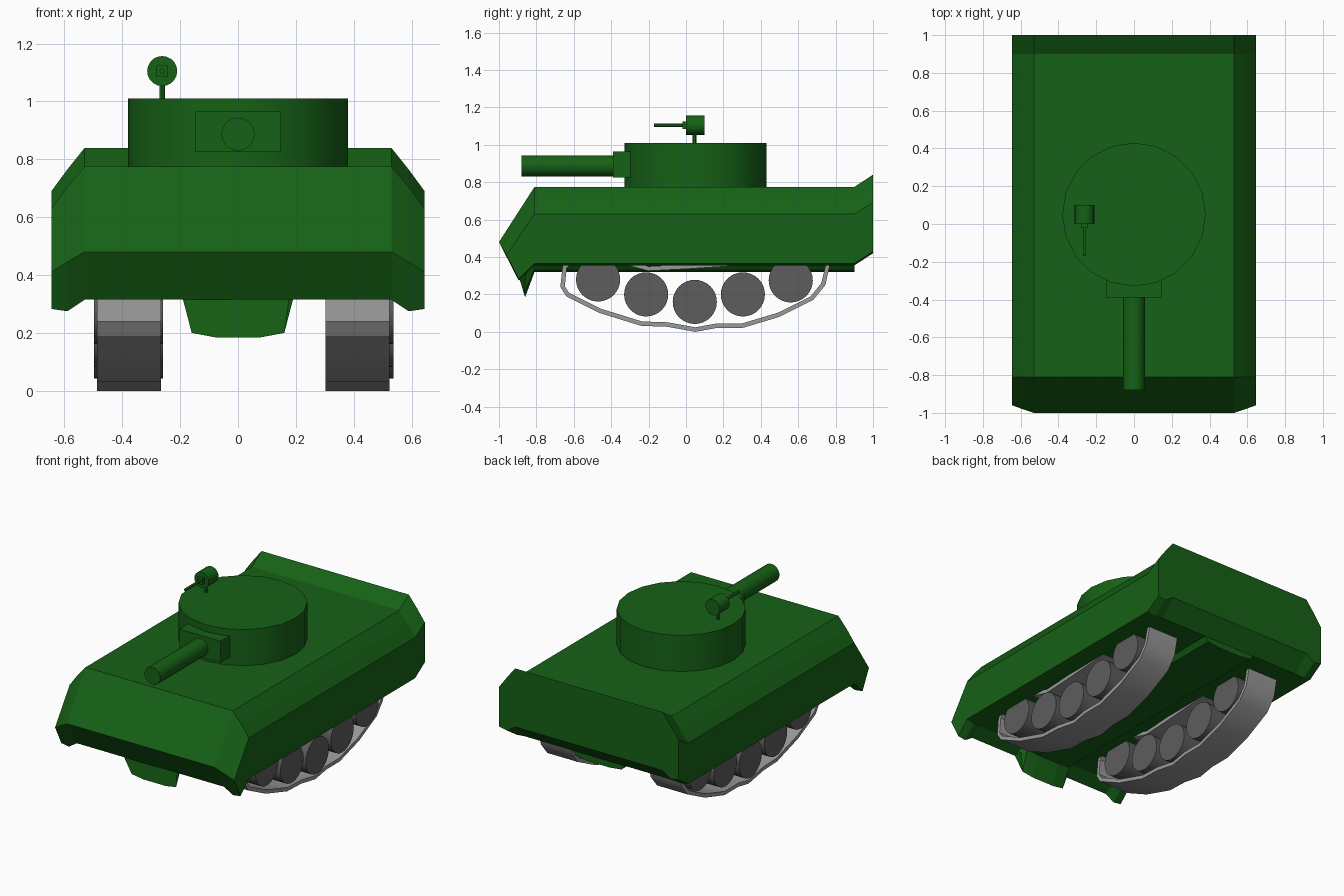
import bpy, bmesh, math
from mathutils import Vector

if "Cube" in bpy.data.objects:
    bpy.data.objects.remove(bpy.data.objects["Cube"])


def material(name, rgb):
    m = bpy.data.materials.new(name)
    m.diffuse_color = (*rgb, 1)
    m.use_nodes = True
    m.node_tree.nodes["Principled BSDF"].inputs["Base Color"].default_value = m.diffuse_color
    return m


GREEN = material("green_paint", (0.008, 0.12, 0.008))
DARK = material("dark_grey", (0.11, 0.11, 0.11))
STEEL = material("light_grey", (0.32, 0.32, 0.32))


def finish(bm, name, mat, smooth=None):
    bmesh.ops.recalc_face_normals(bm, faces=bm.faces)
    me = bpy.data.meshes.new(name)
    bm.to_mesh(me)
    bm.free()
    ob = bpy.data.objects.new(name, me)
    bpy.context.collection.objects.link(ob)
    me.materials.append(mat)
    if smooth:
        bpy.context.view_layer.objects.active = ob
        ob.select_set(True)
        bpy.ops.object.shade_smooth_by_angle(angle=math.radians(smooth))
        ob.select_set(False)
    return ob


def loft(name, rings, mat, closed=False, smooth=None):
    """Join equal closed rings of points with quads; cap the ends unless closed."""
    bm = bmesh.new()
    vs = [[bm.verts.new(p) for p in r] for r in rings]
    n = len(vs[0])
    for a, b in zip(vs, vs[1:] + ([vs[0]] if closed else [])):
        for i in range(n):
            j = (i + 1) % n
            bm.faces.new((a[i], a[j], b[j], b[i]))
    if not closed:
        bm.faces.new(vs[0])
        bm.faces.new(vs[-1])
    return finish(bm, name, mat, smooth)


def cylinder(name, start, end, r, mat, sides=20):
    start, end = Vector(start), Vector(end)
    axis = (end - start).normalized()
    u = Vector((1, 0, 0)) if abs(axis.x) < 0.5 else Vector((0, 1, 0))
    w = axis.cross(u)
    ang = [2 * math.pi * i / sides for i in range(sides)]
    rings = [[c + r * (u * math.cos(t) + w * math.sin(t)) for t in ang] for c in (start, end)]
    return loft(name, rings, mat, smooth=30)


def box(name, lo, hi, mat):
    rings = [[(lo[0], y, lo[2]), (hi[0], y, lo[2]), (hi[0], y, hi[2]), (lo[0], y, hi[2])]
             for y in (lo[1], hi[1])]
    return loft(name, rings, mat)


# Hull: matching side silhouettes (y, z) lofted across the width
centre = [(-.81, .775), (-1, .48), (-.90, .315), (-.82, .36), (.9, .36), (1, .46), (1, .84), (.9, .775)]
skirt = [(-.81, .705), (-.98, .445), (-.895, .275), (-.81, .355), (.9, .355), (1, .42), (1, .765), (.9, .705)]
side = [(-.81, .63), (-.96, .41), (-.895, .283), (-.81, .365), (.9, .365), (1, .43), (1, .69), (.9, .63)]
stations = [(-.645, side), (-.59, skirt), (-.53, centre), (.53, centre), (.59, skirt), (.645, side)]
loft("hull", [[(x, y, z) for y, z in loop] for x, loop in stations], GREEN)

# Belly keel with the hanging front flap
flap = [(.19, -.90, .315), (.16, -.865, .2), (.08, -.86, .185)]
mid = [(.19, -.82, .36), (.165, -.815, .33), (.08, -.81, .32)]
rear = [(x, .9, z) for x, y, z in mid]
keel_rings = []
for half in (flap, mid, rear):
    ring = half + [(-x, y, z) for x, y, z in reversed(half)]
    y = max(half[0][1], -.85)
    keel_rings.append(ring + [(-.19, y, .39), (.19, y, .39)])
loft("belly_keel", keel_rings, GREEN)

# Turret and main gun
cylinder("turret", (0, .05, .76), (0, .05, 1.01), .38, GREEN)
box("gun_mantlet", (-.148, -.39, .825), (.148, -.28, .965), GREEN)
cylinder("gun_barrel", (0, -.88, .887), (0, -.38, .887), .057, GREEN)

# Small roof gun
GX, GZ = -.262, 1.105
cylinder("roof_gun_post", (GX, .045, 1.0), (GX, .045, 1.08), .01, GREEN, 12)
cylinder("roof_gun_body", (GX, 0, GZ), (GX, .1, GZ), .052, GREEN)
box("roof_gun_block", (GX - .019, -.02, GZ - .02), (GX + .019, .01, GZ + .02), GREEN)
cylinder("roof_gun_barrel", (GX, -.17, GZ), (GX, -.01, GZ), .009, GREEN, 12)

# Running gear: track band outline (y, z) and five wheels per side
outline = [(-.66, .35), (-.672, .24), (-.64, .19), (-.46, .10), (-.24, .032), (-.10, .027),
           (.05, .0), (.16, .02), (.30, .02), (.50, .08), (.68, .17), (.745, .25), (.77, .36),
           (.72, .41), (.58, .42), (.30, .38), (0, .36), (-.2, .35), (-.42, .41), (-.6, .41)]
wheels = [(-.47, .28), (-.213, .2), (.047, .16), (.304, .2), (.56, .275)]


def track(name, x0, x1, thick=.024):
    rings = []
    n = len(outline)
    for i, (y, z) in enumerate(outline):
        (ya, za), (yb, zb) = outline[i - 1], outline[(i + 1) % n]
        t = Vector((yb - ya, zb - za)).normalized()
        yi, zi = y - t.y * thick, z + t.x * thick
        rings.append([(x0, y, z), (x1, y, z), (x1, yi, zi), (x0, yi, zi)])
    loft(name, rings, STEEL, closed=True, smooth=30)


for label, tx, wx in (("left", (-.487, -.267), (-.497, -.26)),
                      ("right", (.302, .523), (.302, .538))):
    track(label + "_track", *tx)
    for i, (y, z) in enumerate(wheels):
        cylinder(f"{label}_wheel_{i + 1}", (wx[0], y, z), (wx[1], y, z), .118, DARK, 32)
